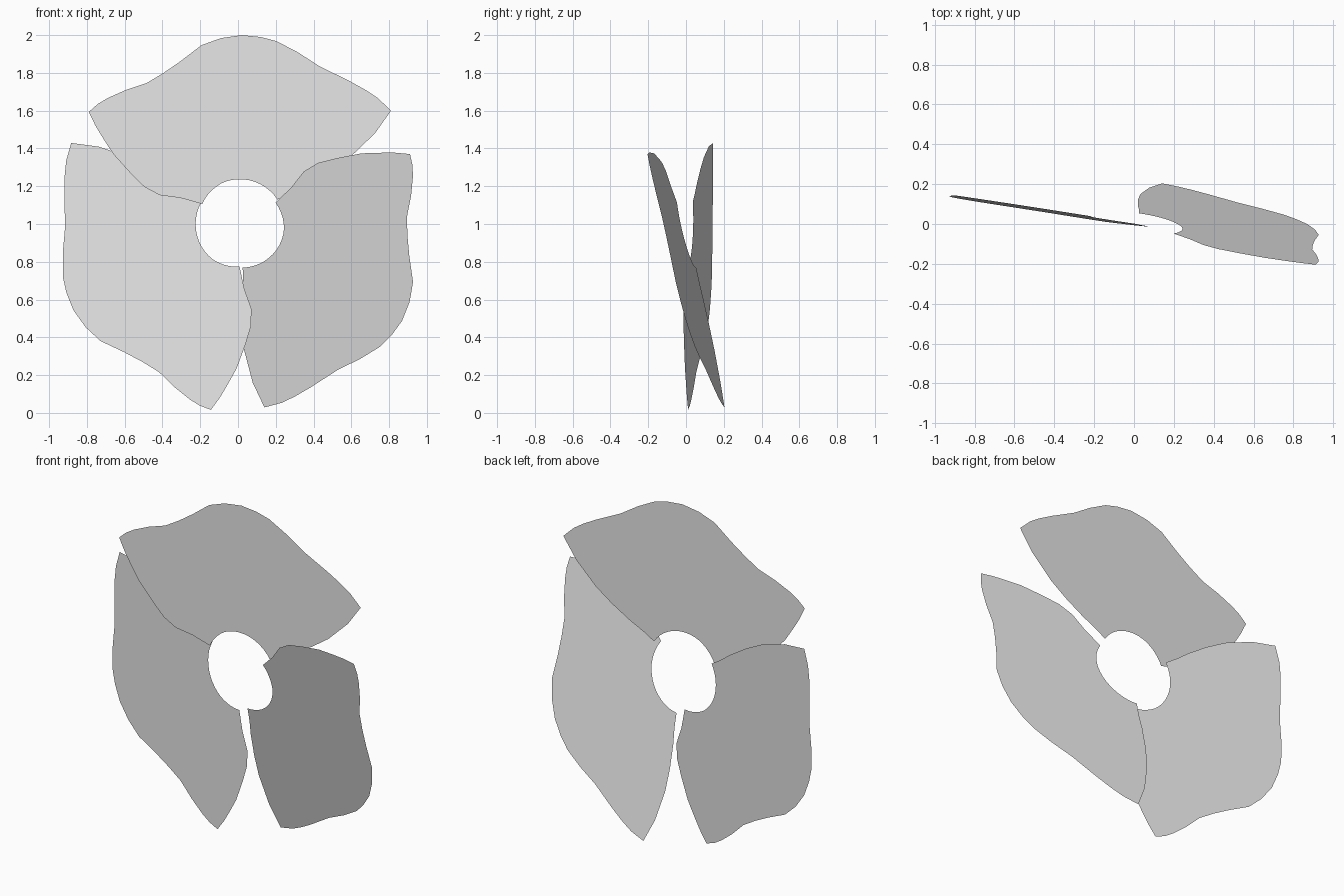
import bpy
import bmesh
from math import cos, sin, radians
from mathutils import Matrix, Vector

default_cube = bpy.data.objects.get("Cube")
if default_cube:
    bpy.data.objects.remove(default_cube, do_unlink=True)

# Plain grey surface
grey = bpy.data.materials.new("plain_grey")
grey.use_nodes = True
colour = (0.8, 0.8, 0.8, 1)
grey.diffuse_color = colour
grey.node_tree.nodes["Principled BSDF"].inputs["Base Color"].default_value = colour

HUB = Vector((0.01, 0.004, 1.0))

# Blade outline in its own plane: trailing edge, wavy rim, leading edge
trailing_edge = [(.27, .17), (.355, .21), (.477, .28), (.585, .355), (.715, .48)]
rim = [(.8, .6), (.73, .667), (.665, .71), (.58, .757), (.42, .836), (.305, .91),
       (.194, .968), (.11, .99), (.01, 1), (-.1, .984), (-.203, .947),
       (-.314, .862), (-.404, .8), (-.494, .746), (-.605, .709), (-.7, .667),
       (-.753, .635), (-.8, .593)]
leading_edge = [(-.764, .519), (-.722, .45), (-.67, .37), (-.58, .27),
                (-.505, .196), (-.425, .153), (-.314, .138)]


def hub_arc(steps=16):
    """Round cut-out around the hub, from the leading to the trailing edge."""
    points = []
    for i in range(steps + 1):
        t = i / steps
        angle = radians(152 + (33 - 152) * t)
        radius = .226 + .011 * min(1, 3 * t)
        points.append((radius * cos(angle), radius * sin(angle)))
    return points


outline = trailing_edge + rim + leading_edge + hub_arc()


def add_blade(name, trailing_tip, leading_tip):
    """Place a flat blade so that its two outer corners point at the given tips."""
    a, b = Vector(trailing_tip), Vector(leading_tip)
    side = (a - b).normalized()
    axis = (a + b)
    axis = (axis - side * axis.dot(side)).normalized()
    frame = Matrix((side, axis, side.cross(axis))).transposed().to_4x4()

    bm = bmesh.new()
    bm.faces.new([bm.verts.new((x, y, 0)) for x, y in outline])
    bm.normal_update()
    bmesh.ops.transform(bm, matrix=Matrix.Translation(HUB) @ frame, verts=bm.verts)
    mesh = bpy.data.meshes.new(name)
    bm.to_mesh(mesh)
    bm.free()
    mesh.materials.append(grey)
    blade = bpy.data.objects.new(name, mesh)
    bpy.context.collection.objects.link(blade)


# Three blades, two of them tilted around the hub
add_blade("top_blade", (.8, 0, .6), (-.8, 0, .6))
add_blade("right_blade", (-.89, .137, .42), (-.16, .008, -.99))
add_blade("left_blade", (.135, .2, -.975), (.91, -.207, .36))
